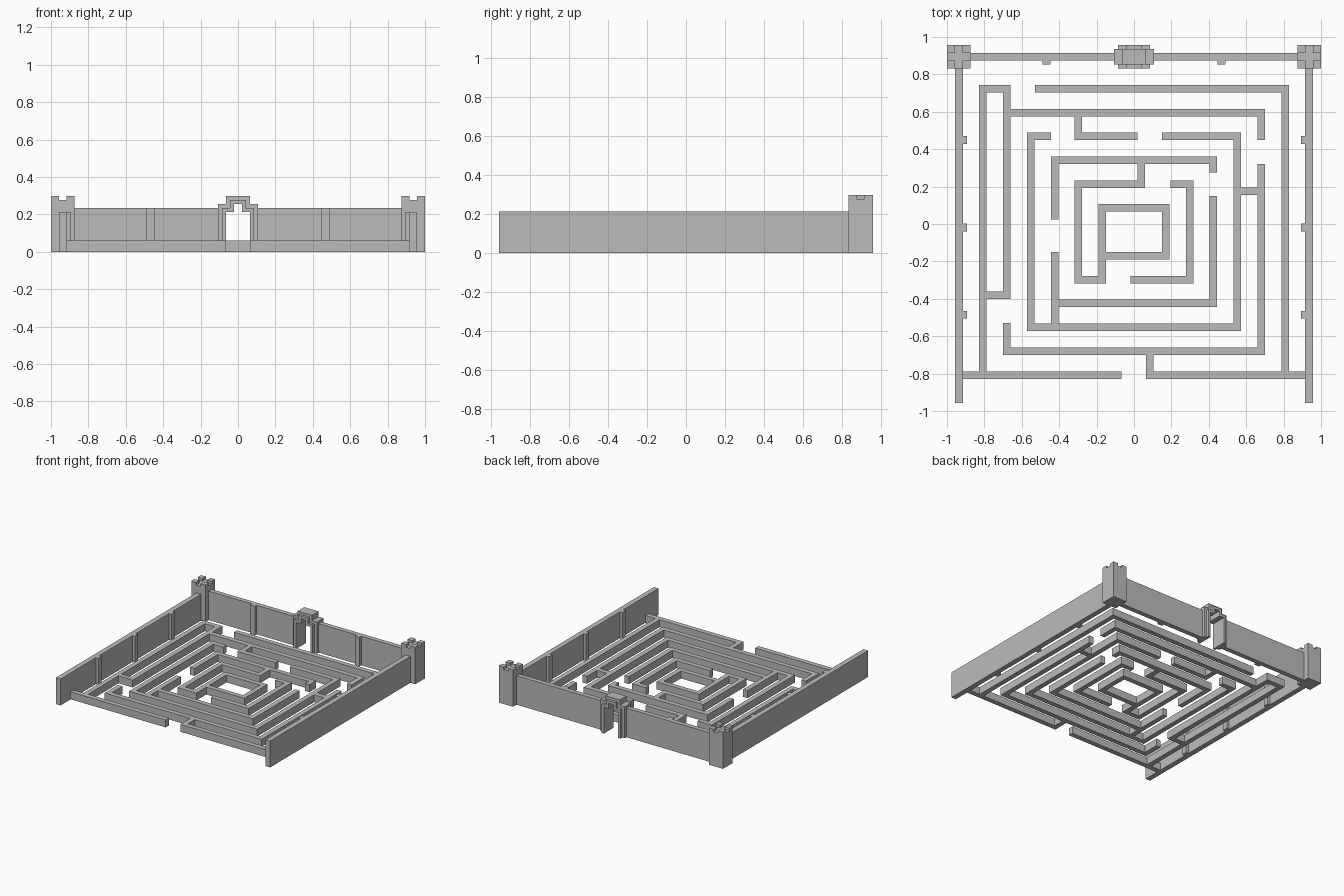
import bpy, bmesh
from mathutils import Vector

cube = bpy.data.objects.get("Cube")
if cube:
    bpy.data.objects.remove(cube)

stone = bpy.data.materials.new("grey stone")
stone.use_nodes = True
GREY = (0.5, 0.5, 0.5, 1)
stone.diffuse_color = GREY
stone.node_tree.nodes["Principled BSDF"].inputs["Base Color"].default_value = GREY


def finish(name, bm):
    bmesh.ops.recalc_face_normals(bm, faces=bm.faces)
    mesh = bpy.data.meshes.new(name)
    bm.to_mesh(mesh)
    bm.free()
    mesh.materials.append(stone)
    obj = bpy.data.objects.new(name, mesh)
    bpy.context.collection.objects.link(obj)
    return obj


def extrude(bm, faces, direction):
    new = bmesh.ops.extrude_face_region(bm, geom=faces)["geom"]
    verts = [v for v in new if isinstance(v, bmesh.types.BMVert)]
    bmesh.ops.translate(bm, verts=verts, vec=direction)


def box(name, x0, x1, y0, y1, z0, z1):
    bm = bmesh.new()
    corners = [(x0, y0, z0), (x1, y0, z0), (x1, y1, z0), (x0, y1, z0)]
    face = bm.faces.new([bm.verts.new(c) for c in corners])
    extrude(bm, [face], (0, 0, z1 - z0))
    return finish(name, bm)


def path_wall(name, points, height, half=0.02):
    """Wall of constant thickness along right-angled path, mitred at corners."""
    pts = [Vector((x, y, 0)) for x, y in points]
    sides = [Vector((a.y - b.y, b.x - a.x, 0)).normalized() * half
             for a, b in zip(pts, pts[1:])]
    bm = bmesh.new()
    pairs = []
    for i, p in enumerate(pts):
        offset = sum(sides[max(i - 1, 0):i + 1], Vector())
        pairs.append((bm.verts.new(p + offset), bm.verts.new(p - offset)))
    faces = [bm.faces.new((a[0], a[1], b[1], b[0])) for a, b in zip(pairs, pairs[1:])]
    extrude(bm, faces, (0, 0, height))
    return finish(name, bm)


def arch(name, outer, inner, y0, y1):
    """Stepped arch: outer and inner half outlines are mirrored and joined."""
    bm = bmesh.new()
    rings = [[bm.verts.new((s * x, y0, z)) for s, pts in ((-1, line), (1, line[::-1]))
              for x, z in pts] for line in (outer, inner)]
    faces = [bm.faces.new((rings[0][i], rings[0][i + 1], rings[1][i + 1], rings[1][i]))
             for i in range(len(rings[0]) - 1)]
    extrude(bm, faces, (0, y1 - y0, 0))
    return finish(name, bm)


# Maze: concentric rings, R = side and front distances, T = back distances
R = [0.17 + 0.1275 * k for k in range(6)]
T = [r - 0.084 for r in R]
H = 0.02
paths = {
    "front_hedge_right": [(-0.915, -R[5]), (-0.067, -R[5])],
    "front_hedge_left": [(0.064, -R[5]), (0.915, -R[5])],
    "outer_loop_right": [(-R[5], -R[5] + H), (-R[5], T[5]), (-R[4], T[5]),
                         (-R[4], -0.38), (-R[5] + H, -0.38)],
    "outer_loop_left": [(-0.53, T[5]), (R[5], T[5]), (R[5], -R[5] + H)],
    "fifth_ring_back": [(-R[4] + H, T[4]), (R[4], T[4]), (R[4], 0.45)],
    "fifth_ring_front": [(R[4], 0.32), (R[4], -R[4]), (-R[4], -R[4]), (-R[4], -0.53)],
    "fifth_ring_spur": [(0.085, -R[4] - H), (0.085, -R[5] + H)],
    "fourth_ring_back": [(-R[1], T[4] - H), (-R[1], T[3]), (0.02, T[3])],
    "fourth_ring": [(0.15, T[3]), (R[3], T[3]), (R[3], -R[3]), (-R[3], -R[3]),
                    (-R[3], T[3]), (-0.445, T[3])],
    "fourth_ring_link": [(R[3] + H, 0.174), (R[4] - H, 0.174)],
    "third_ring_back": [(-R[2], 0.025), (-R[2], T[2]), (R[2], T[2]), (R[2], 0.275)],
    "third_ring_front": [(R[2], 0.15), (R[2], -R[2]), (-R[2] + H, -R[2])],
    "third_ring_side": [(-R[2], -0.15), (-R[2], -R[3] + H)],
    "centre_spiral": [(0.04, T[2] - H), (0.04, T[1]), (-R[1], T[1]), (-R[1], -R[1]),
                      (-R[0], -R[1]), (-R[0], T[0]), (R[0], T[0]), (R[0], -R[0]),
                      (-R[0] + H, -R[0])],
    "second_ring": [(0.195, T[1]), (R[1], T[1]), (R[1], -R[1]), (-0.02, -R[1])],
}
for name, points in paths.items():
    path_wall(name, points, 0.06)

# Perimeter walls, pilasters and corner towers, mirrored left and right
for side, s in (("left", 1), ("right", -1)):
    def mirrored(name, x0, x1, *rest):
        a, b = sorted((s * x0, s * x1))
        return box(f"{name}_{side}", a, b, *rest)

    mirrored("side_wall", 0.915, 0.957, -0.957, 0.832, 0, 0.213)
    for i, y in enumerate((-0.485, -0.018, 0.45)):
        mirrored(f"side_pilaster_{i + 1}", 0.893, 0.915, y - 0.021, y + 0.021, 0, 0.213)
    mirrored("back_wall", 0.107, 0.875, 0.875, 0.913, 0, 0.234)
    mirrored("back_pilaster", 0.447, 0.49, 0.853, 0.875, 0, 0.234)
    mirrored("tower", 0.875, 1, 0.832, 0.957, 0, 0.277)
    for x in (0.875, 0.958):
        for row, y in (("front", 0.832), ("back", 0.915)):
            place = "inner" if x < 0.9 else "outer"
            mirrored(f"merlon_{row}_{place}", x, x + 0.042, y, y + 0.042, 0.277, 0.298)

# Gatehouse: a wide stepped arch around a deeper, smaller one
outline = [(0.107, 0), (0.107, 0.255), (0.064, 0.255), (0.064, 0.298)]
middle = [(0.085, 0), (0.085, 0.234), (0.043, 0.234), (0.043, 0.277)]
opening = [(0.064, 0), (0.064, 0.213), (0.022, 0.213), (0.022, 0.255)]
arch("gate_outer_arch", outline, middle, 0.853, 0.936)
arch("gate_inner_arch", middle, opening, 0.832, 0.957)
